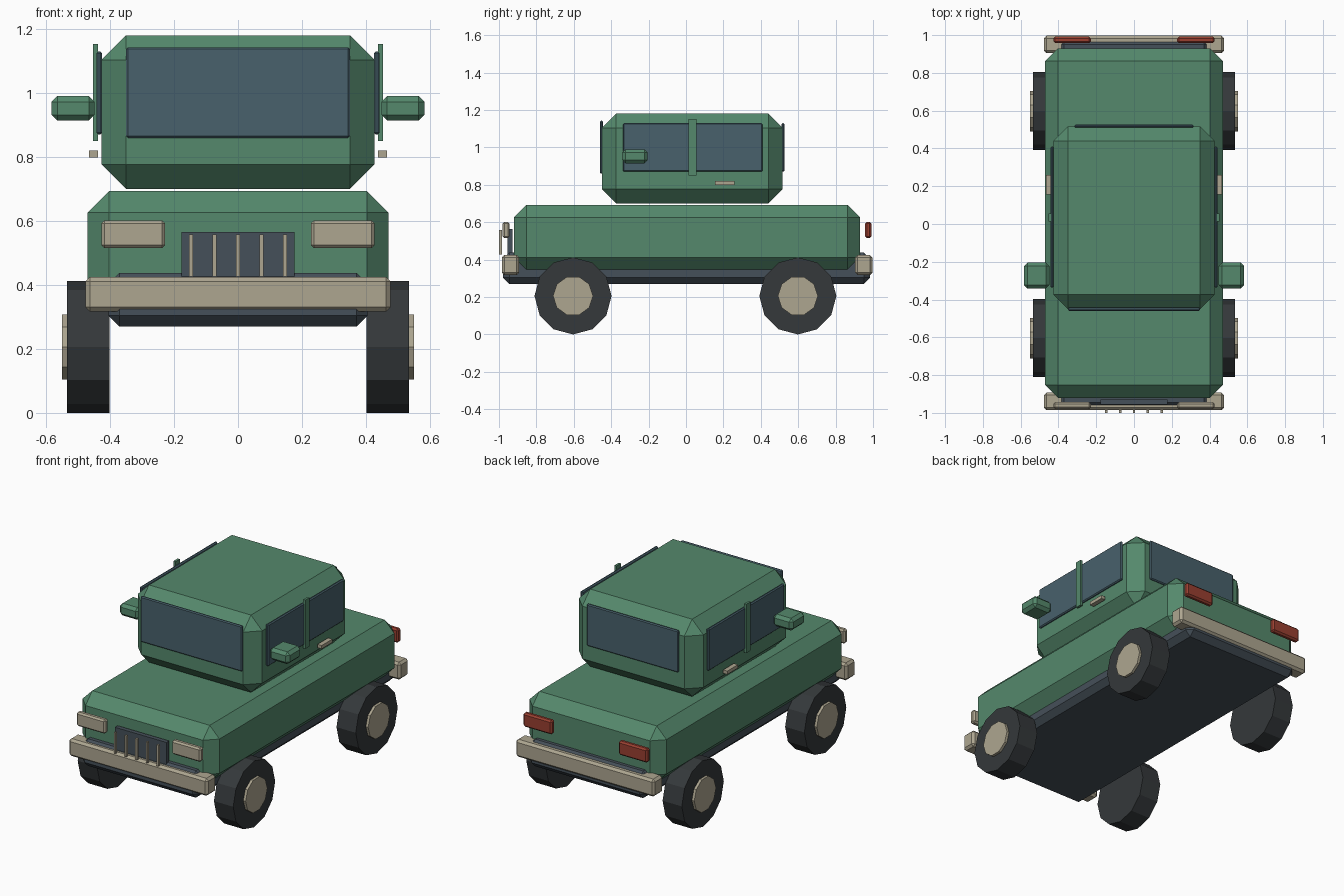
import bpy, bmesh
from math import cos, sin, tau

if "Cube" in bpy.data.objects:
    bpy.data.objects.remove(bpy.data.objects["Cube"])


def material(name, rgb):
    m = bpy.data.materials.new(name)
    m.diffuse_color = (*rgb, 1)
    m.use_nodes = True
    m.node_tree.nodes["Principled BSDF"].inputs["Base Color"].default_value = m.diffuse_color
    return m


GREEN = material("green paint", (0.09, 0.25, 0.15))
GLASS = material("glass", (0.065, 0.12, 0.15))
SLATE = material("dark slate", (0.06, 0.08, 0.10))
RUBBER = material("rubber", (0.035, 0.04, 0.043))
CHROME = material("warm metal", (0.42, 0.38, 0.28))
RED = material("red lens", (0.32, 0.05, 0.03))


def finish(name, bm, mat):
    bmesh.ops.recalc_face_normals(bm, faces=bm.faces)
    me = bpy.data.meshes.new(name)
    bm.to_mesh(me)
    bm.free()
    me.materials.append(mat)
    ob = bpy.data.objects.new(name, me)
    bpy.context.collection.objects.link(ob)
    return ob


def box(name, mat, x, y, z, bevel=0.0):
    """Chamfered box from its (min, max) range on each axis."""
    bm = bmesh.new()
    bmesh.ops.create_cube(bm, size=1)
    for v in bm.verts:
        for i, (lo, hi) in enumerate((x, y, z)):
            v.co[i] = (lo + hi) / 2 + v.co[i] * (hi - lo)
    if bevel:
        bmesh.ops.bevel(bm, geom=bm.edges[:], offset=bevel, segments=1,
                        affect='EDGES', clamp_overlap=True)
    return finish(name, bm, mat)


def box_pair(name, mat, x, y, z, bevel=0.0):
    """The same box on the left and right side."""
    box("right_" + name, mat, x, y, z, bevel)
    box("left_" + name, mat, (-x[1], -x[0]), y, z, bevel)


def disc(name, mat, sides, r, x0, x1, y, z):
    """Prism along x with one vertex on the y axis."""
    bm = bmesh.new()
    ring = [bm.verts.new((x0, y + r * cos(tau * i / sides), z + r * sin(tau * i / sides)))
            for i in range(sides)]
    face = bm.faces.new(ring)
    out = bmesh.ops.extrude_face_region(bm, geom=[face])["geom"]
    bmesh.ops.translate(bm, vec=(x1 - x0, 0, 0),
                        verts=[g for g in out if isinstance(g, bmesh.types.BMVert)])
    return finish(name, bm, mat)


# Body shell, cabin and chassis
box("body", GREEN, (-0.47, 0.47), (-0.92, 0.93), (0.345, 0.693), 0.067)
box("cabin", GREEN, (-0.427, 0.427), (-0.45, 0.517), (0.70, 1.18), 0.077)
box("chassis", SLATE, (-0.405, 0.405), (-0.978, 0.985), (0.27, 0.438), 0.034)

# Windows and side pillars
box("windscreen", GLASS, (-0.35, 0.35), (-0.46, -0.443), (0.86, 1.143), 0.006)
box("rear_window", GLASS, (-0.315, 0.315), (0.51, 0.527), (0.87, 1.13), 0.006)
box_pair("side_window", GLASS, (0.425, 0.443), (-0.337, 0.41), (0.87, 1.13), 0.006)
box_pair("window_pillar", GREEN, (0.438, 0.453), (0.014, 0.055), (0.85, 1.153))

# Door handles and mirrors
box_pair("door_handle", CHROME, (0.437, 0.466), (0.155, 0.26), (0.799, 0.82))
box_pair("mirror", GREEN, (0.448, 0.583), (-0.341, -0.205), (0.914, 0.99), 0.018)

# Bumpers and lights
box("front_bumper", CHROME, (-0.477, 0.477), (-0.985, -0.892), (0.317, 0.425), 0.014)
box("rear_bumper", CHROME, (-0.477, 0.477), (0.904, 0.997), (0.317, 0.425), 0.014)
box_pair("headlight", CHROME, (0.228, 0.427), (-0.98, -0.943), (0.515, 0.602), 0.01)
box_pair("tail_light", RED, (0.228, 0.427), (0.957, 0.992), (0.515, 0.602), 0.01)

# Grille with five upright bars
box("grille", SLATE, (-0.177, 0.177), (-0.955, -0.928), (0.42, 0.565))
for i in range(-2, 3):
    x = i * 0.0735
    box(f"grille_bar_{i + 3}", CHROME, (x - 0.006, x + 0.006), (-1.0, -0.985), (0.427, 0.558))

# Wheels and hubs
for end, y in (("front", -0.604), ("rear", 0.598)):
    for side, s in (("left", -1), ("right", 1)):
        disc(f"{end}_{side}_tyre", RUBBER, 12, 0.206, s * 0.402, s * 0.534, y, 0.206)
        disc(f"{end}_{side}_hub", CHROME, 10, 0.107, s * 0.50, s * 0.55, y, 0.206)
